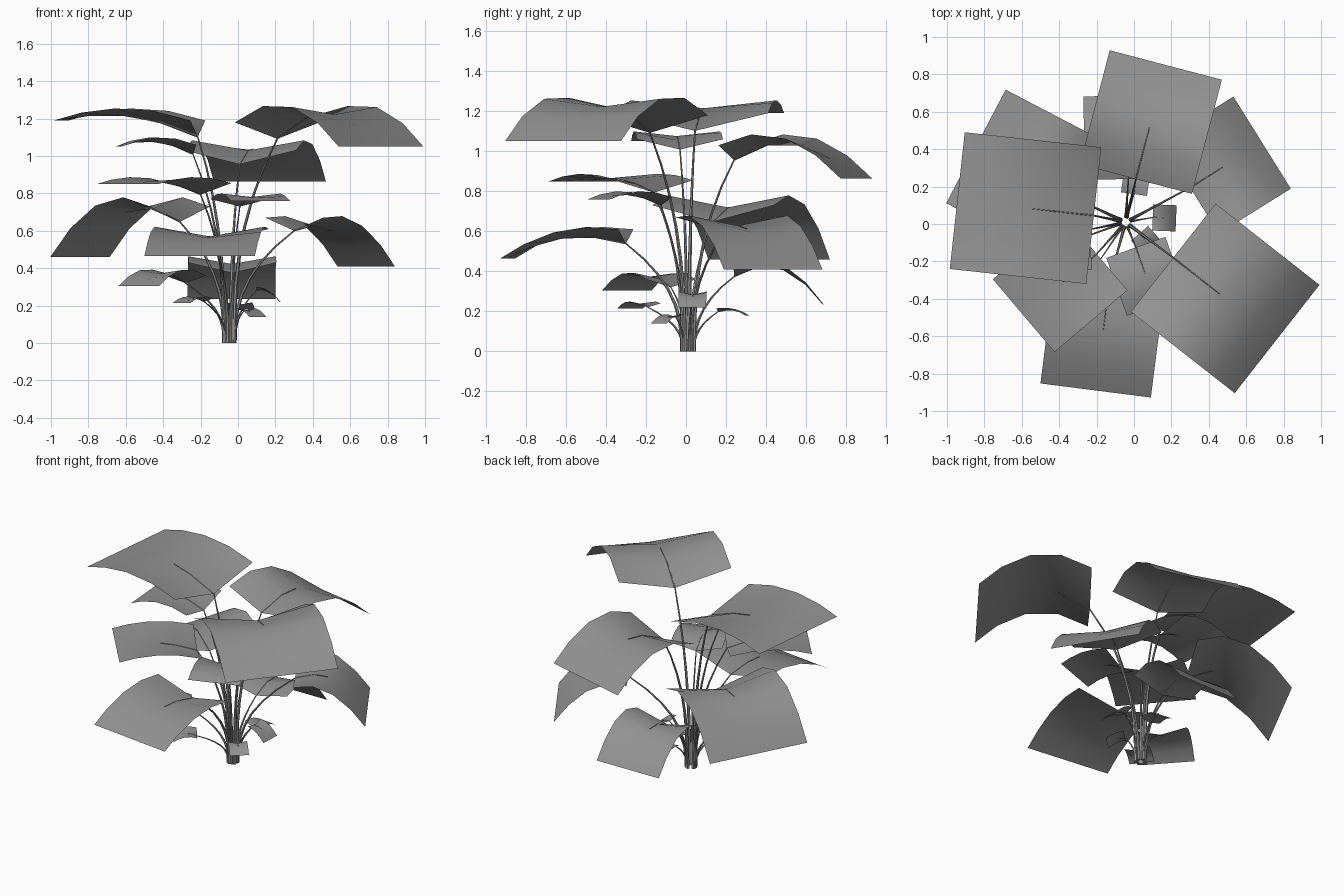
import bpy
import bmesh
from mathutils import Vector

if "Cube" in bpy.data.objects:
    bpy.data.objects.remove(bpy.data.objects["Cube"], do_unlink=True)

# Single plain grey for the whole plant
grey = bpy.data.materials.new("plain_grey")
grey.use_nodes = True
colour = (0.29, 0.29, 0.29, 1)
grey.diffuse_color = colour
shader = grey.node_tree.nodes["Principled BSDF"]
shader.inputs["Base Color"].default_value = colour
shader.inputs["Roughness"].default_value = 0.8

# Lengthwise rows of a leaf, closer together where it bends down
ROWS = (0, 0.27, 0.55, 0.8, 1)
CROWN = Vector((-0.045, 0.01, 0))


class Leaf:
    """Square blade: a V fold at the stem that flattens towards a drooping tip."""

    def __init__(self, inner, outer, width, z_inner, z_outer, bulge):
        self.inner, self.outer = Vector(inner), Vector(outer)
        along = (self.outer - self.inner).normalized()
        self.side = Vector((-along.y, along.x))
        self.width = width
        self.z_inner, self.z_outer, self.bulge = z_inner, z_outer, bulge

    def point(self, t, s):
        """t runs from stem to tip, s from one edge (-1) to the other (1)."""
        flat = self.inner.lerp(self.outer, t) + self.side * (s * self.width / 2)
        z = self.z_inner + (self.z_outer - self.z_inner) * t
        z += self.bulge * 4 * t * (1 - t)
        z -= 0.12 * self.width * (1 - abs(s)) * (1 - t)
        return Vector((flat.x, flat.y, z))


def finish(obj):
    bpy.ops.object.select_all(action="DESELECT")
    bpy.context.view_layer.objects.active = obj
    obj.select_set(True)


def build_blade(name, leaf):
    bm = bmesh.new()
    grid = [[bm.verts.new(leaf.point(t, s)) for s in (-1, 0, 1)] for t in ROWS]
    for near, far in zip(grid, grid[1:]):
        for k in range(2):
            bm.faces.new((near[k], far[k], far[k + 1], near[k + 1]))
    mesh = bpy.data.meshes.new(name)
    bm.to_mesh(mesh)
    bm.free()
    mesh.materials.append(grey)
    obj = bpy.data.objects.new(name, mesh)
    bpy.context.collection.objects.link(obj)
    finish(obj)
    bpy.ops.object.shade_smooth()


def build_stem(name, leaf):
    # Rise from the crown, lean outwards, then run along the midrib
    top = leaf.point(0, 0)
    lean = Vector((top.x, top.y, 0)) - CROWN
    base = CROWN + lean.normalized() * 0.03
    path = []
    steps = 7
    for i in range(steps + 1):
        f = i / steps
        p = base.lerp(top, f ** 2.5)
        p.z = top.z * f
        path.append(p)
    path += [leaf.point(t, 0) for t in (0.27, 0.45)]

    thick = 0.007 + 0.008 * leaf.width
    curve = bpy.data.curves.new(name, "CURVE")
    curve.dimensions = "3D"
    curve.bevel_depth = thick
    curve.bevel_resolution = 1
    curve.use_fill_caps = True
    spline = curve.splines.new("POLY")
    spline.points.add(len(path) - 1)
    for i, (p, co) in enumerate(zip(spline.points, path)):
        p.co = (*co, 1)
        p.radius = 1 - 0.85 * i / (len(path) - 1)
    curve.materials.append(grey)
    obj = bpy.data.objects.new(name, curve)
    bpy.context.collection.objects.link(obj)
    finish(obj)
    bpy.ops.object.convert(target="MESH")
    bpy.ops.object.shade_smooth_by_angle()


# Inner edge middle, tip edge middle, width, stem height, tip height, bulge
tall_leaves = {
    "left_top": ((0.21, -0.18), (0.765, -0.615), 0.735, 1.18, 1.05, 0.155),
    "right_top": ((-0.215, 0.045), (-0.945, 0.125), 0.735, 1.19, 1.19, 0.065),
    "back_top": ((0.01, 0.24), (0.17, 0.85), 0.62, 1.03, 0.865, 0.125),
    "right_upper": ((-0.24, -0.03), (-0.64, -0.06), 0.43, 1.06, 1.05, 0.045),
    "front_right_upper": ((-0.2, -0.16), (-0.59, -0.49), 0.51, 0.855, 0.85, 0.035),
}
middle_leaves = {
    "back_right_middle": ((-0.31, 0.135), (-0.845, 0.415), 0.685, 0.73, 0.46, 0.155),
    "back_left_middle": ((0.3, 0.195), (0.685, 0.435), 0.58, 0.67, 0.41, 0.1),
    "front_middle": ((-0.13, -0.3), (-0.205, -0.89), 0.595, 0.61, 0.465, 0.065),
    "front_left_middle": ((0.01, -0.125), (0.12, -0.435), 0.335, 0.77, 0.76, 0.035),
}
low_leaves = {
    "back_low": ((-0.03, 0.24), (-0.035, 0.685), 0.47, 0.43, 0.235, 0.11),
    "right_low": ((-0.28, -0.075), (-0.53, -0.295), 0.33, 0.36, 0.305, 0.06),
    "front_right_small": ((-0.18, -0.19), (-0.3, -0.28), 0.16, 0.24, 0.215, 0.02),
    "left_small": ((0.1, 0.035), (0.225, 0.03), 0.14, 0.3, 0.22, 0.02),
    "back_small": ((0, 0.16), (0.02, 0.305), 0.14, 0.215, 0.18, 0.015),
    "front_left_small": ((0.03, -0.05), (0.105, -0.135), 0.12, 0.185, 0.14, 0.015),
}

for tier in (tall_leaves, middle_leaves, low_leaves):
    for place, shape in tier.items():
        leaf = Leaf(*shape)
        build_blade(place + "_leaf", leaf)
        build_stem(place + "_stem", leaf)
